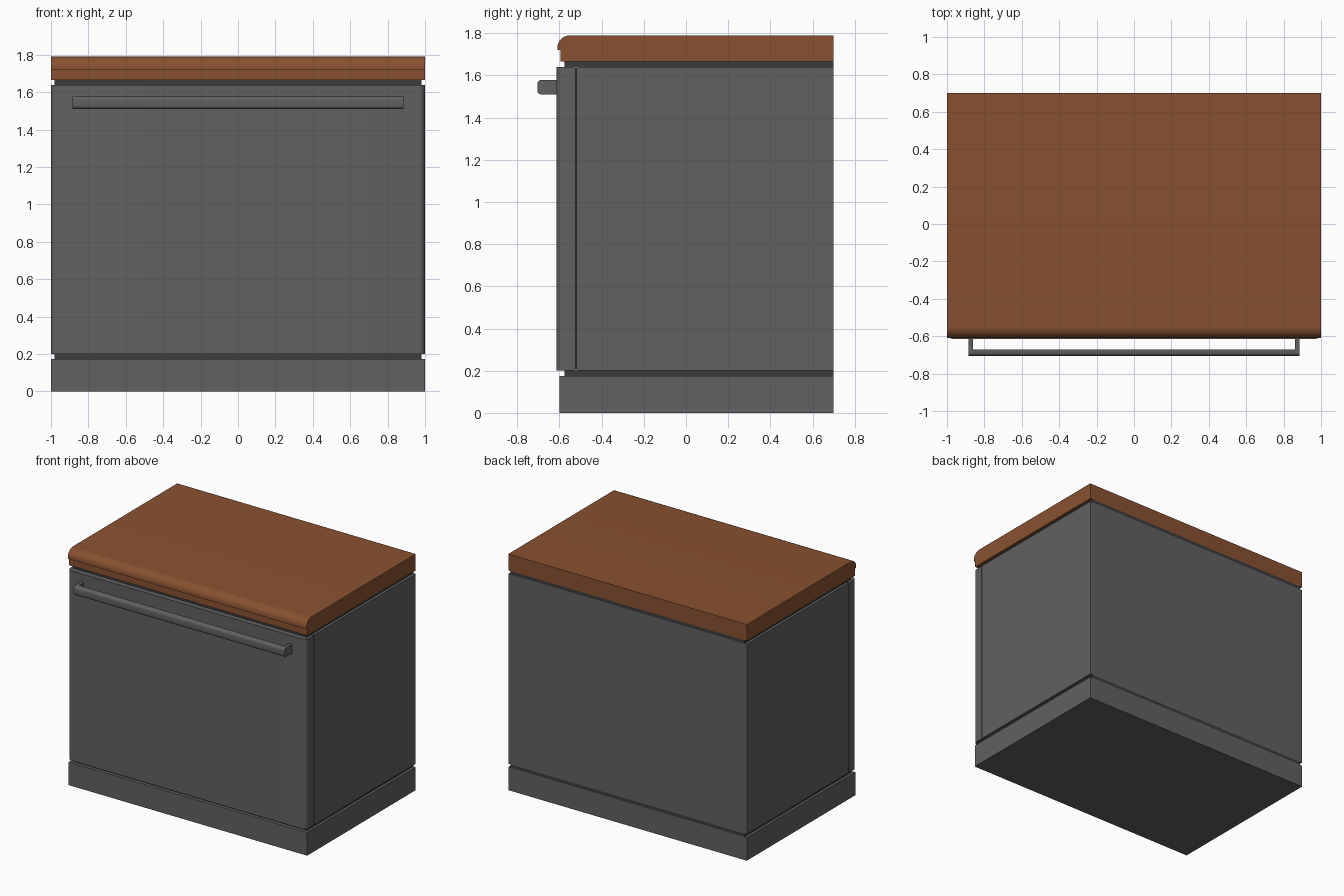
import bpy, bmesh, math

if "Cube" in bpy.data.objects:
    bpy.data.objects.remove(bpy.data.objects["Cube"])


def material(name, rgb):
    m = bpy.data.materials.new(name)
    m.diffuse_color = (*rgb, 1)
    m.use_nodes = True
    m.node_tree.nodes["Principled BSDF"].inputs["Base Color"].default_value = m.diffuse_color
    return m


GREY = material("charcoal grey", (0.12, 0.12, 0.12))
DARK = material("dark seam", (0.045, 0.045, 0.045))
WOOD = material("brown wood", (0.25, 0.083, 0.03))


def arc(cx, cy, r, a0, a1, n=6):
    """Points on a circular arc, angles in degrees."""
    return [(cx + r * math.cos(math.radians(a0 + (a1 - a0) * i / n)),
             cy + r * math.sin(math.radians(a0 + (a1 - a0) * i / n))) for i in range(n + 1)]


def extrude(name, pts, axis, lo, hi, mat):
    """Prism from a 2D outline: axis 'x' takes (y, z) points, axis 'z' takes (x, y)."""
    bm = bmesh.new()
    place = (lambda p: (lo, p[0], p[1])) if axis == 'x' else (lambda p: (p[0], p[1], lo))
    face = bm.faces.new([bm.verts.new(place(p)) for p in pts])
    new = bmesh.ops.extrude_face_region(bm, geom=[face])["geom"]
    vec = (hi - lo, 0, 0) if axis == 'x' else (0, 0, hi - lo)
    bmesh.ops.translate(bm, vec=vec, verts=[v for v in new if isinstance(v, bmesh.types.BMVert)])
    bmesh.ops.recalc_face_normals(bm, faces=bm.faces)
    me = bpy.data.meshes.new(name)
    bm.to_mesh(me)
    bm.free()
    ob = bpy.data.objects.new(name, me)
    bpy.context.collection.objects.link(ob)
    me.materials.append(mat)
    bpy.ops.object.select_all(action='DESELECT')
    ob.select_set(True)
    bpy.context.view_layer.objects.active = ob
    bpy.ops.object.shade_smooth_by_angle(angle=math.radians(35))
    return ob


def box(name, x, y0, y1, z0, z1, mat):
    return extrude(name, [(-x, y0), (x, y0), (x, y1), (-x, y1)], 'z', z0, z1, mat)


# Plinth, recessed seams and cabinet body
box("plinth", 1, -0.6, 0.7, 0, 0.175, GREY)
box("lower_seam", 0.98, -0.575, 0.7, 0.175, 0.2, DARK)
box("body", 1, -0.518, 0.7, 0.2, 1.64, GREY)
box("upper_seam", 0.98, -0.575, 0.7, 1.64, 1.665, DARK)
box("door_seam", 0.985, -0.53, -0.51, 0.205, 1.635, DARK)

# Door with rounded front edges
r = 0.035
extrude("door", [(-1, -0.525)] + arc(-1 + r, -0.615 + r, r, 180, 270)
        + arc(1 - r, -0.615 + r, r, 270, 360) + [(1, -0.525)], 'z', 0.2, 1.64, GREY)

# Countertop with a rounded nose and small step beneath it
extrude("countertop", [(0.7, 1.665), (0.7, 1.79)] + arc(-0.55, 1.73, 0.06, 90, 180, 8)
        + [(-0.61, 1.72), (-0.595, 1.72), (-0.595, 1.665)], 'x', -1, 1, WOOD)

# Handle bar and its two posts
c = 0.018
extrude("handle_bar", [(-0.67, 1.51), (-0.67, 1.578)] + arc(-0.705 + c, 1.578 - c, c, 90, 180, 4)
        + arc(-0.705 + c, 1.51 + c, c, 180, 270, 4), 'x', -0.885, 0.885, GREY)
for side, x in (("left", -0.885), ("right", 0.86)):
    extrude(side + "_handle_post", [(-0.68, 1.51), (-0.61, 1.51), (-0.61, 1.578), (-0.68, 1.578)],
            'x', x, x + 0.025, GREY)
